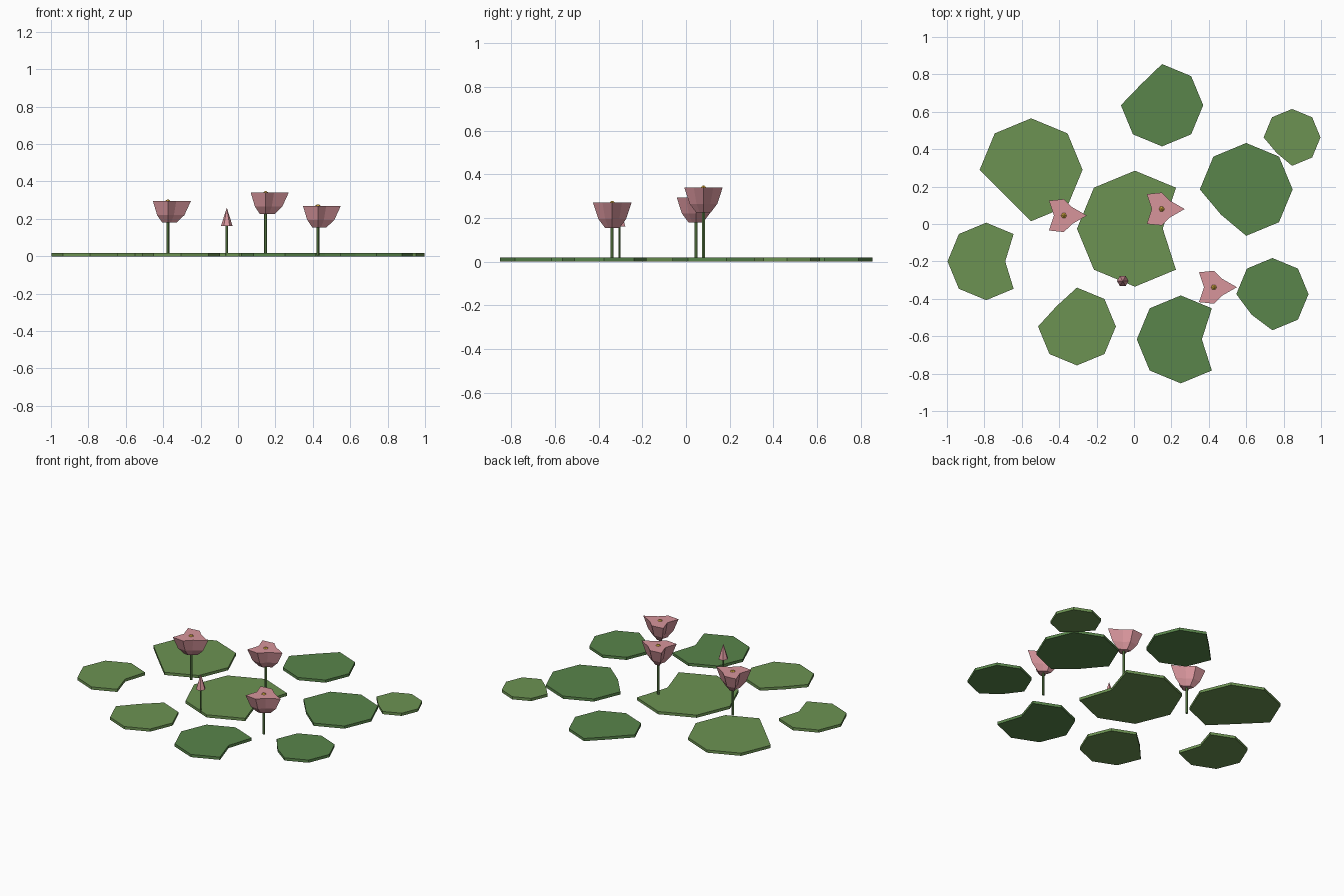
import bpy, bmesh
from math import cos, sin, pi

if "Cube" in bpy.data.objects:
    bpy.data.objects.remove(bpy.data.objects["Cube"])


def material(name, rgb):
    m = bpy.data.materials.new(name)
    m.diffuse_color = (*rgb, 1)
    m.use_nodes = True
    m.node_tree.nodes["Principled BSDF"].inputs["Base Color"].default_value = m.diffuse_color
    return m


LIGHT = material("light_leaf", (0.15, 0.29, 0.085))
DARK = material("dark_leaf", (0.10, 0.235, 0.07))
STEM = material("stem_green", (0.12, 0.24, 0.07))
PINK = material("petal_pink", (0.68, 0.30, 0.33))
GOLD = material("gold", (0.75, 0.45, 0.06))


def loft(name, rings, mat, loc):
    """Closed flat-shaded solid through rings of equal point count."""
    bm = bmesh.new()
    loops = [[bm.verts.new(p) for p in ring] for ring in rings]
    n = len(loops[0])
    for lo, hi in zip(loops, loops[1:]):
        for i in range(n):
            j = (i + 1) % n
            bm.faces.new((lo[i], lo[j], hi[j], hi[i]))
    bm.faces.new(loops[0][::-1])
    bm.faces.new(loops[-1])
    bmesh.ops.recalc_face_normals(bm, faces=bm.faces)
    me = bpy.data.meshes.new(name)
    bm.to_mesh(me)
    bm.free()
    me.materials.append(mat)
    ob = bpy.data.objects.new(name, me)
    ob.location = loc
    bpy.context.collection.objects.link(ob)


def ring(radii, z):
    n = len(radii)
    return [(r * cos(2 * pi * i / n), r * sin(2 * pi * i / n), z)
            for i, r in enumerate(radii)]


def pad(x, y, r, notch, depth, mat):
    radii = [r * depth if i == notch else r for i in range(8)]
    loft("lily_pad", [ring(radii, 0), ring(radii, 0.018)], mat, (x, y, 0))


def stem(x, y, r, top):
    loft("stem", [ring([r] * 6, 0.005), ring([r] * 6, top)], STEM, (x, y, 0))


def flower(x, y, z):
    stem(x, y, 0.008, z + 0.005)
    # three-lobed bowl, closed flat at the rim
    lobes = [0.088 + 0.035 * cos(3 * pi * i / 4) for i in range(8)]
    rings = [ring([r * k for r in lobes], h)
             for k, h in ((0.38, 0), (0.72, 0.04), (1, 0.115))]
    loft("flower", rings, PINK, (x, y, z))
    loft("flower_centre", [ring([r] * 6, h) for r, h in
                           ((0.012, -0.01), (0.015, 0), (0.004, 0.008))],
         GOLD, (x, y, z + 0.115))


# Floating leaves: x, y, radius, notched corner, notch depth
for p in [(0.005, -0.025, 0.31, 0, 0.48, LIGHT),
          (-0.79, -0.20, 0.207, 0, 0.49, LIGHT),
          (-0.55, 0.29, 0.275, 5, 0.71, LIGHT),
          (0.15, 0.635, 0.22, 3, 0.72, DARK),
          (0.60, 0.185, 0.248, 5, 0.77, DARK),
          (0.845, 0.463, 0.152, 5, 0.77, LIGHT),
          (0.74, -0.375, 0.193, 5, 0.81, DARK),
          (0.25, -0.617, 0.235, 0, 0.48, DARK),
          (-0.305, -0.548, 0.208, 3, 0.74, LIGHT)]:
    pad(*p)

# Open flowers
flower(-0.375, 0.045, 0.18)
flower(0.148, 0.08, 0.225)
flower(0.427, -0.338, 0.155)

# Closed bud
stem(-0.06, -0.305, 0.006, 0.17)
loft("bud", [ring([0.031] * 6, 0.162), ring([0.001] * 6, 0.257)],
     PINK, (-0.06, -0.305, 0))
